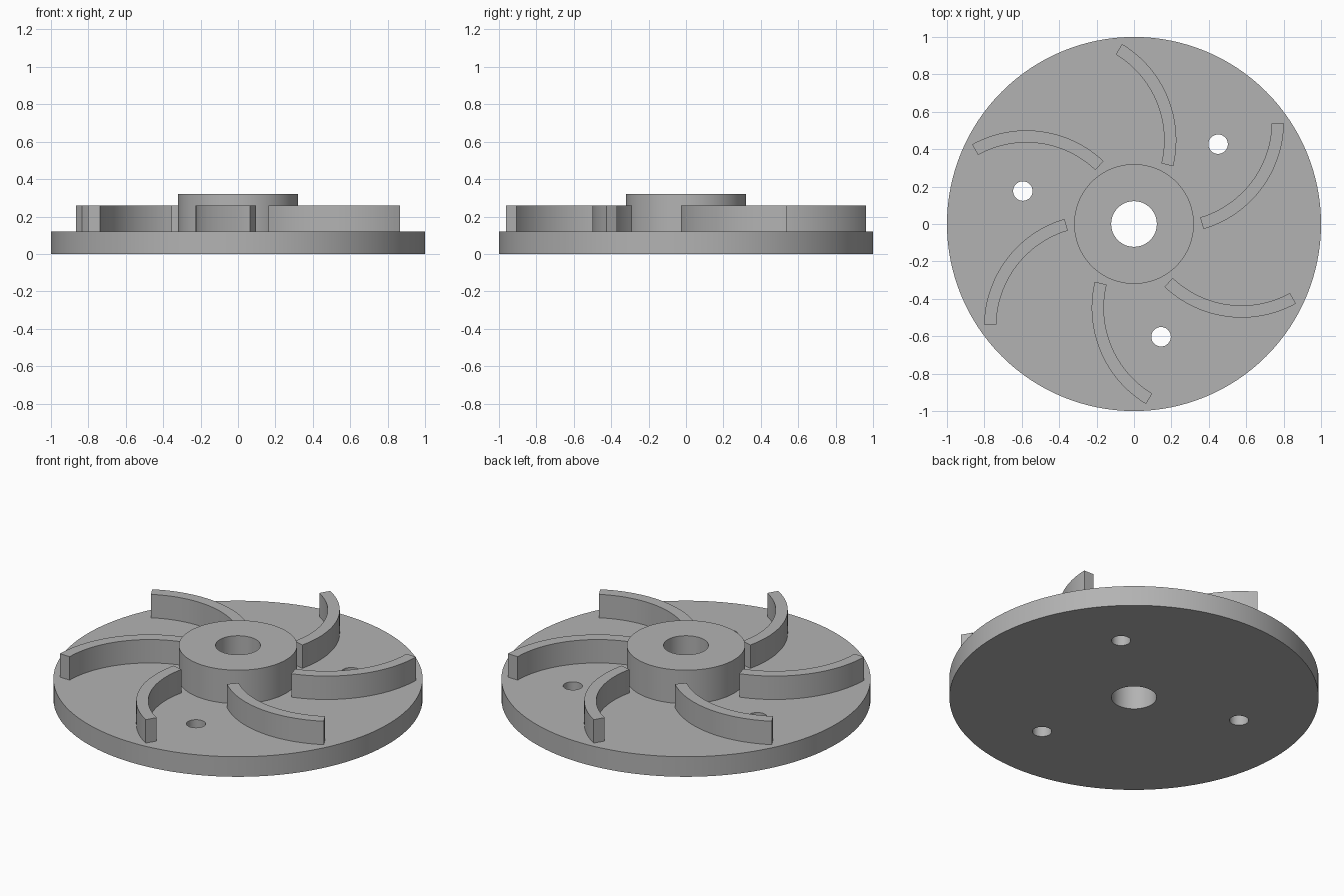
import bpy, bmesh
from math import sin, cos, pi, radians
from mathutils import Matrix

cube = bpy.data.objects.get("Cube")
if cube:
    bpy.data.objects.remove(cube, do_unlink=True)

DISC_TOP, BLADE_TOP, HUB_TOP = 0.12, 0.26, 0.32

grey = bpy.data.materials.new("cast grey")
grey.use_nodes = True
colour = (0.45, 0.45, 0.45, 1)
grey.diffuse_color = colour
grey.node_tree.nodes["Principled BSDF"].inputs["Base Color"].default_value = colour


def finish(bm, name):
    """Turn a bmesh into a named object with smooth curves and crisp edges."""
    bmesh.ops.recalc_face_normals(bm, faces=bm.faces)
    mesh = bpy.data.meshes.new(name)
    bm.to_mesh(mesh)
    bm.free()
    mesh.materials.append(grey)
    obj = bpy.data.objects.new(name, mesh)
    bpy.context.collection.objects.link(obj)
    return obj


def smooth(obj):
    bpy.ops.object.select_all(action='DESELECT')
    obj.select_set(True)
    bpy.context.view_layer.objects.active = obj
    bpy.ops.object.shade_smooth_by_angle(angle=radians(30))


def lathe(name, profile, steps=128):
    """Revolve a closed (radius, height) profile about z."""
    bm = bmesh.new()
    verts = [bm.verts.new((r, 0, z)) for r, z in profile]
    edges = [bm.edges.new((v, verts[i - 1])) for i, v in enumerate(verts)]
    bmesh.ops.spin(bm, geom=verts + edges, cent=(0, 0, 0), axis=(0, 0, 1),
                   angle=2 * pi, steps=steps, use_merge=True)
    bmesh.ops.remove_doubles(bm, verts=bm.verts, dist=1e-5)
    return finish(bm, name)


# Disc, raised hub and centre bore in one turned profile
bore, hub = 0.122, 0.32
body = lathe("disc_and_hub", [(bore, 0), (1, 0), (1, DISC_TOP), (hub, DISC_TOP),
                              (hub, HUB_TOP), (bore, HUB_TOP)])

# Three through holes in the disc
bm = bmesh.new()
for k in range(3):
    a = radians(43.5 + 120 * k)
    bmesh.ops.create_cone(bm, cap_ends=True, segments=48, radius1=0.052,
                          radius2=0.052, depth=1,
                          matrix=Matrix.Translation((0.62 * cos(a), 0.62 * sin(a), 0)))
cutter = finish(bm, "hole_cutter")
cutter.hide_render = True
cut = body.modifiers.new("holes", 'BOOLEAN')
cut.operation = 'DIFFERENCE'
cut.solver = 'EXACT'
cut.object = cutter
bpy.context.view_layer.objects.active = body
bpy.ops.object.modifier_apply(modifier=cut.name)
bpy.data.objects.remove(cutter, do_unlink=True)
smooth(body)


# Six curved blades, each an arc-shaped strip raised off the disc
def blade(name, turn, steps=24):
    cx, cy = 0.584 * cos(radians(69.8)), 0.584 * sin(radians(69.8))
    start, end = radians(-73.5), radians(-1.1)
    angles = [start + (end - start) * i / steps for i in range(steps + 1)]
    bm = bmesh.new()
    rows = [[bm.verts.new((cx + r * cos(a), cy + r * sin(a), DISC_TOP)) for a in angles]
            for r in (0.535, 0.60)]
    inner, outer = rows
    for i in range(steps):
        bm.faces.new((inner[i], outer[i], outer[i + 1], inner[i + 1]))
    ext = bmesh.ops.extrude_face_region(bm, geom=bm.faces[:], use_keep_orig=True)
    top = [v for v in ext["geom"] if isinstance(v, bmesh.types.BMVert)]
    bmesh.ops.translate(bm, verts=top, vec=(0, 0, BLADE_TOP - DISC_TOP))
    bmesh.ops.rotate(bm, verts=bm.verts, cent=(0, 0, 0),
                     matrix=Matrix.Rotation(turn, 3, 'Z'))
    smooth(finish(bm, name))


for k in range(6):
    blade(f"blade_{k + 1}", k * pi / 3)
